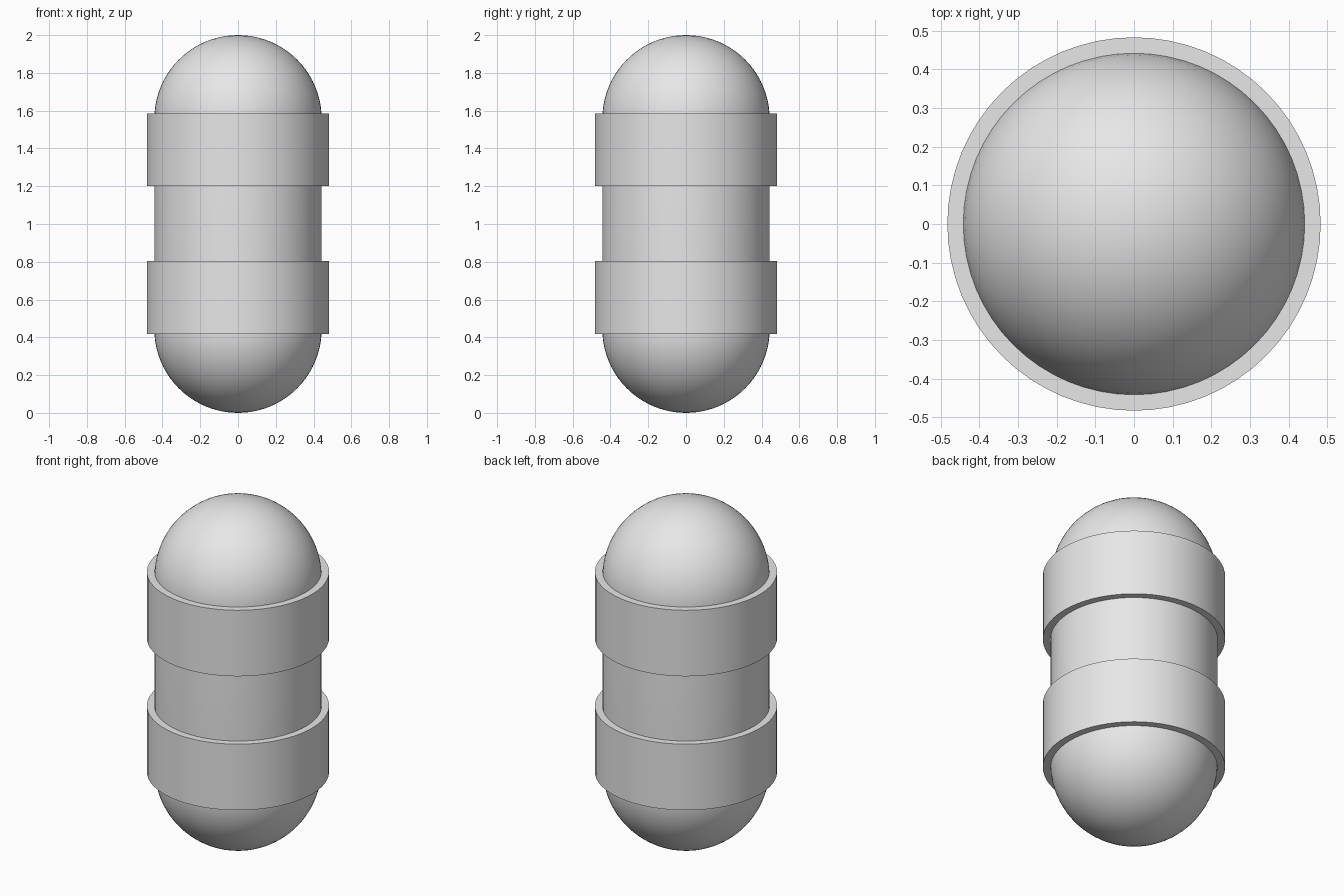
import bpy, bmesh, math

if "Cube" in bpy.data.objects:
    bpy.data.objects.remove(bpy.data.objects["Cube"])

R, RING_R, SEG = 0.443, 0.483, 64

grey = bpy.data.materials.new("light grey")
grey.diffuse_color = (0.8, 0.8, 0.8, 1)
grey.use_nodes = True
grey.node_tree.nodes["Principled BSDF"].inputs["Base Color"].default_value = grey.diffuse_color


def lathe(name, profile, closed=False):
    """Spin an (r, z) profile around the z axis."""
    bm = bmesh.new()
    verts = [bm.verts.new((r, 0, z)) for r, z in profile]
    pairs = list(zip(verts, verts[1:]))
    if closed:
        pairs.append((verts[-1], verts[0]))
    edges = [bm.edges.new(p) for p in pairs]
    bmesh.ops.spin(bm, geom=verts + edges, cent=(0, 0, 0), axis=(0, 0, 1),
                   angle=math.tau, steps=SEG, use_merge=True)
    bmesh.ops.remove_doubles(bm, verts=bm.verts, dist=1e-4)
    bmesh.ops.recalc_face_normals(bm, faces=bm.faces)
    mesh = bpy.data.meshes.new(name)
    bm.to_mesh(mesh)
    bm.free()
    mesh.materials.append(grey)
    obj = bpy.data.objects.new(name, mesh)
    bpy.context.collection.objects.link(obj)
    bpy.ops.object.select_all(action='DESELECT')
    obj.select_set(True)
    bpy.context.view_layer.objects.active = obj
    bpy.ops.object.shade_smooth_by_angle(angle=math.radians(30))


# Capsule body: lower dome, straight wall, upper dome
N = 20
arc = [math.pi / 2 * i / N for i in range(N + 1)]
lower = [(R * math.sin(a), R - R * math.cos(a)) for a in arc]
upper = [(r, 2 - z) for r, z in reversed(lower)]
lathe("capsule_body", lower + upper)

# Two wide bands around the body
for name, z0, z1 in (("lower_band", 0.417, 0.803), ("upper_band", 1.2, 1.586)):
    lathe(name, [(R - 0.02, z0), (RING_R, z0), (RING_R, z1), (R - 0.02, z1)], closed=True)
